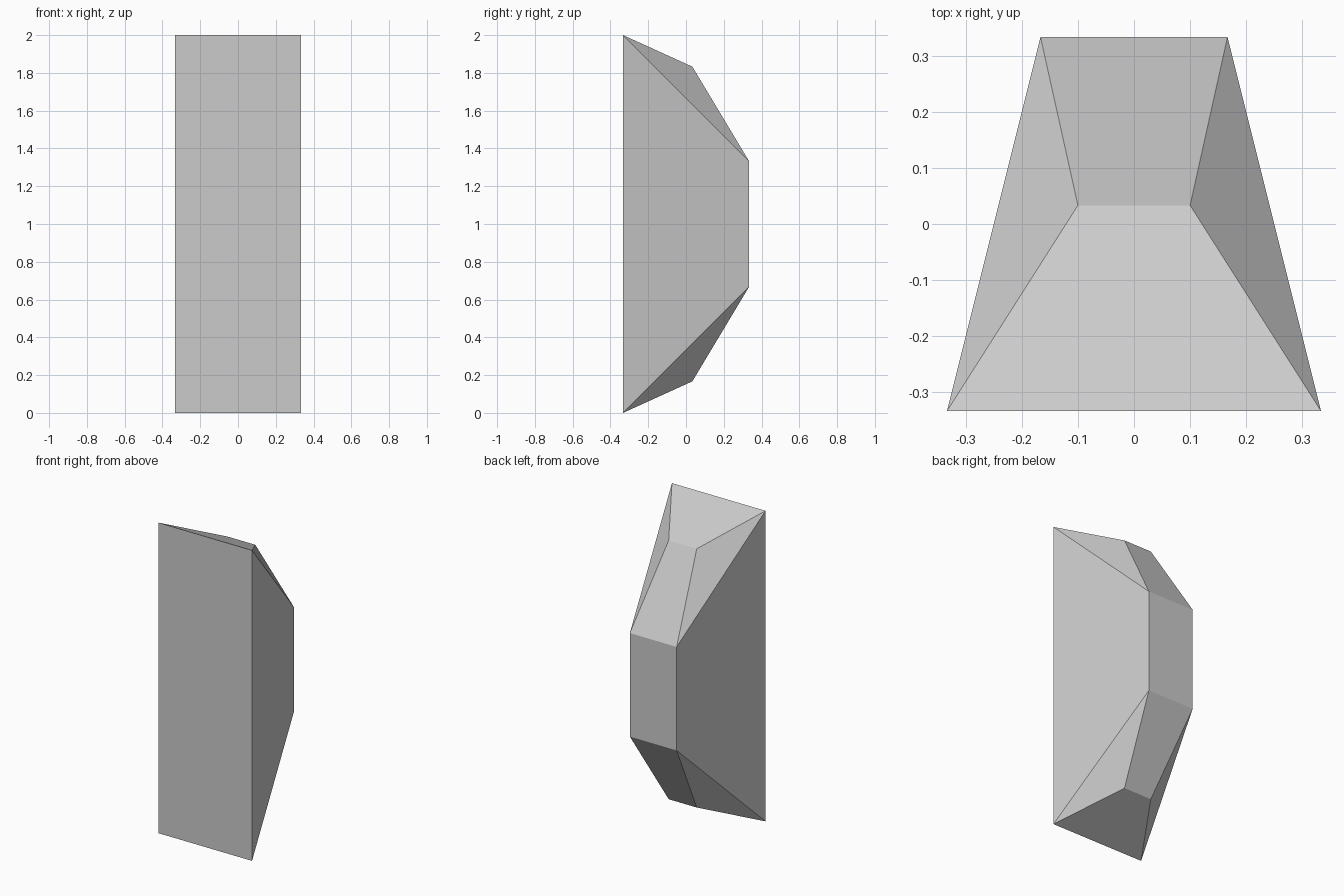
import bpy, bmesh

if "Cube" in bpy.data.objects:
    bpy.data.objects.remove(bpy.data.objects["Cube"])

# Side profile, running round from front bottom to front top: half width, y, z
profile = [(1/3, -1/3, 0), (0.1, 0.0333, 1/6), (1/6, 1/3, 2/3),
           (1/6, 1/3, 4/3), (0.1, 0.0333, 11/6), (1/3, -1/3, 2)]

bm = bmesh.new()
right = [bm.verts.new((w, y, z)) for w, y, z in profile]
left = [bm.verts.new((-w, y, z)) for w, y, z in profile]

# Strip of quads across the width: bevels, back and front
n = len(profile)
for i in range(n):
    j = (i + 1) % n
    bm.faces.new((right[i], right[j], left[j], left[i]))

# Tapered sides with a triangular facet at each end
for side in (right, left):
    for ids in ((0, 2, 3, 5), (0, 1, 2), (3, 4, 5)):
        bm.faces.new([side[k] for k in ids])

bmesh.ops.recalc_face_normals(bm, faces=bm.faces)
mesh = bpy.data.meshes.new("faceted_block")
bm.to_mesh(mesh)
bm.free()
block = bpy.data.objects.new("faceted_block", mesh)
bpy.context.collection.objects.link(block)
